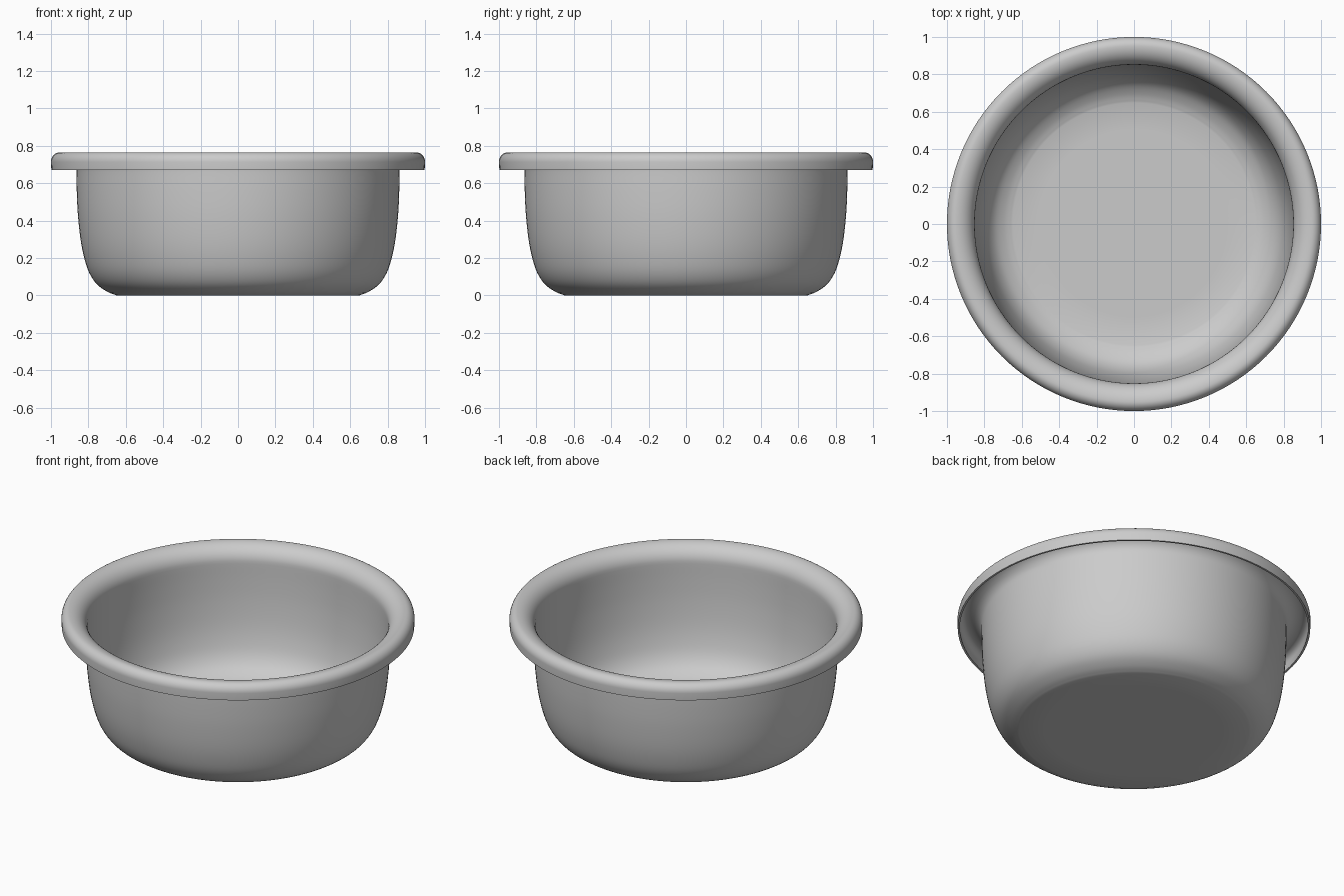
import bpy, bmesh, math
from mathutils import Vector

if "Cube" in bpy.data.objects:
    bpy.data.objects.remove(bpy.data.objects["Cube"])

SEGMENTS = 128
THICKNESS = 0.012


def smooth_path(points, steps=4):
    """Catmull-Rom curve through the profile points."""
    pts = [Vector(p) for p in points]
    pts = [2 * pts[0] - pts[1]] + pts + [2 * pts[-1] - pts[-2]]
    out = []
    for a, b, c, d in zip(pts, pts[1:], pts[2:], pts[3:]):
        for s in range(steps):
            t = s / steps
            out.append(0.5 * (2 * b + (c - a) * t + (2 * a - 5 * b + 4 * c - d) * t * t
                              + (3 * b - a - 3 * c + d) * t ** 3))
    return out + [pts[-2]]


def lathe(name, profile):
    """Spin an (r, z) profile around z, with a closed centre at the base."""
    bm = bmesh.new()
    rings = []
    for r, z in profile:
        rings.append([bm.verts.new((r * math.cos(2 * math.pi * i / SEGMENTS),
                                    r * math.sin(2 * math.pi * i / SEGMENTS), z))
                      for i in range(SEGMENTS)])
    centre = bm.verts.new((0, 0, profile[0][1]))
    for i in range(SEGMENTS):
        j = (i + 1) % SEGMENTS
        bm.faces.new((centre, rings[0][j], rings[0][i]))
        for lo, hi in zip(rings, rings[1:]):
            bm.faces.new((lo[i], lo[j], hi[j], hi[i]))
    mesh = bpy.data.meshes.new(name)
    bm.to_mesh(mesh)
    bm.free()
    obj = bpy.data.objects.new(name, mesh)
    bpy.context.collection.objects.link(obj)
    return obj


# Outer wall, from the flat base up to the neck
wall = smooth_path([(0.65, 0), (0.70, 0.02), (0.755, 0.06), (0.795, 0.12), (0.822, 0.20),
                    (0.842, 0.30), (0.856, 0.43), (0.862, 0.55), (0.864, 0.66)])

# Underside of the rolled rim: wide inner curve, tight outer curve, drop lip
rim = [Vector((0.952 - 0.088 * math.cos(a), 0.665 + 0.088 * math.sin(a)))
       for a in (math.pi / 2 * k / 12 for k in range(1, 13))]
rim += [Vector((0.952 + 0.036 * math.sin(a), 0.713 + 0.040 * math.cos(a)))
        for a in (math.pi / 2 * k / 8 for k in range(1, 9))]
rim += [Vector((0.986, 0.67))]

bowl = lathe("bowl", [Vector((0.5, 0))] + wall + rim)

# Thin shell, thickened toward the inside
shell = bowl.modifiers.new("shell", 'SOLIDIFY')
shell.thickness = THICKNESS
shell.offset = -1
shell.use_even_offset = True

bpy.context.view_layer.objects.active = bowl
bowl.select_set(True)
bpy.ops.object.modifier_apply(modifier="shell")
bpy.ops.object.shade_smooth_by_angle(angle=math.radians(40))
